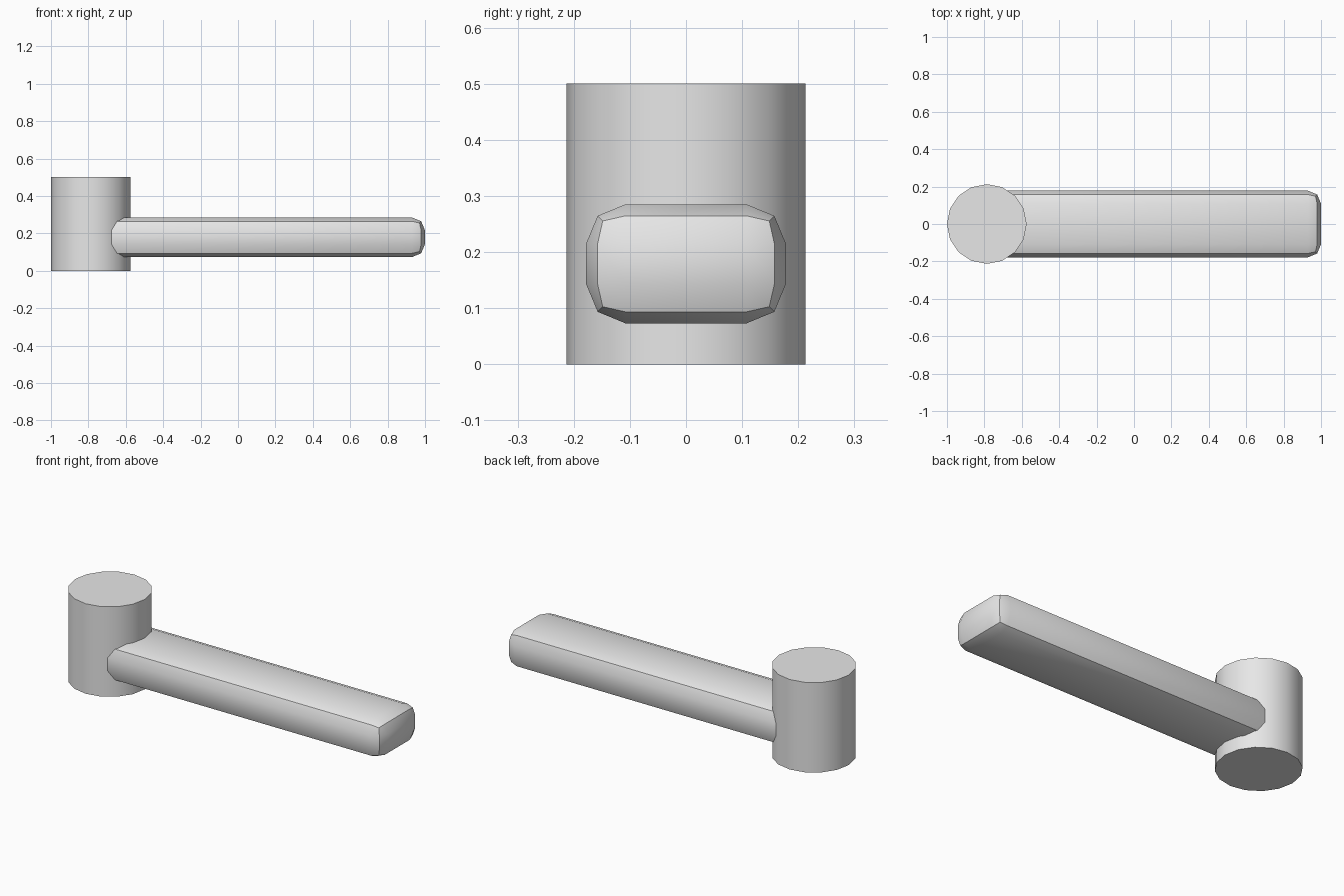
import bpy
import math

if "Cube" in bpy.data.objects:
    bpy.data.objects.remove(bpy.data.objects["Cube"], do_unlink=True)

# Single plain grey
GREY = (0.8, 0.8, 0.8, 1.0)
grey = bpy.data.materials.new("light_grey")
grey.use_nodes = True
grey.diffuse_color = GREY
grey.node_tree.nodes["Principled BSDF"].inputs["Base Color"].default_value = GREY


def finish(name):
    """Name and colour the active object, with soft shading and crisp edges."""
    ob = bpy.context.object
    ob.name = name
    ob.data.materials.append(grey)
    bpy.ops.object.shade_smooth_by_angle(angle=math.radians(30))
    return ob


# Upright cylindrical head
RADIUS, HEIGHT = 0.213, 0.5
HEAD_X = RADIUS - 1
bpy.ops.mesh.primitive_cylinder_add(vertices=16, radius=RADIUS, depth=HEIGHT,
                                    location=(HEAD_X, 0, HEIGHT / 2))
finish("head")

# Handle: a bevelled bar running from inside the head to the far end
START, END = HEAD_X, 1.0
bpy.ops.mesh.primitive_cube_add(size=1, location=((START + END) / 2, 0, 0.179))
handle = bpy.context.object
handle.scale = (END - START, 0.356, 0.212)
bpy.ops.object.transform_apply(location=False, rotation=False, scale=True)
bevel = handle.modifiers.new("rounded_edges", 'BEVEL')
bevel.width = 0.07
bevel.segments = 2
bpy.ops.object.modifier_apply(modifier=bevel.name)
finish("handle")
